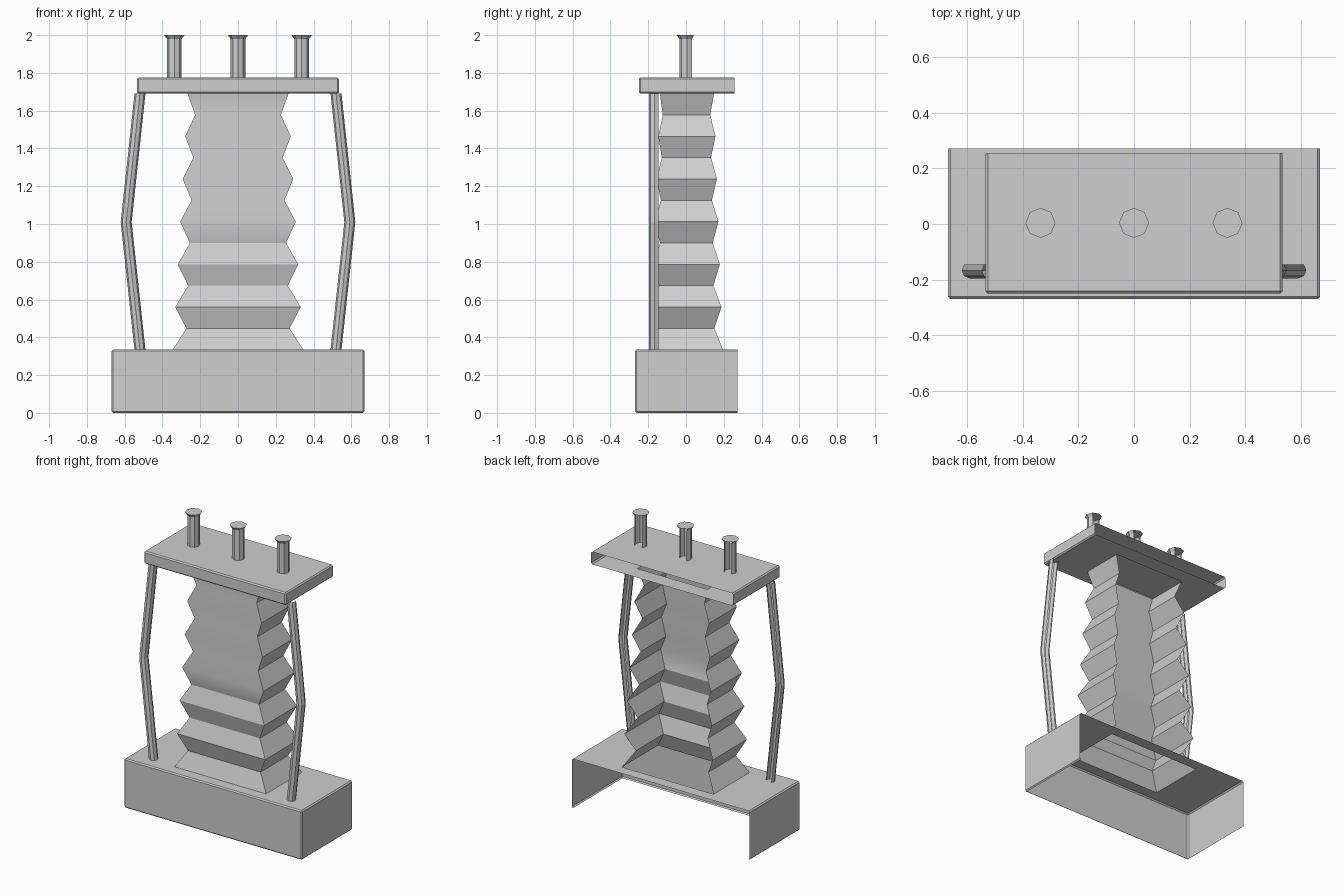
import bpy, bmesh, math
from mathutils import Vector

old = bpy.data.objects.get("Cube")
if old:
    bpy.data.objects.remove(old, do_unlink=True)

grey = bpy.data.materials.new("plain_grey")
grey.use_nodes = True
colour = (0.62, 0.62, 0.62, 1)
grey.diffuse_color = colour
grey.node_tree.nodes["Principled BSDF"].inputs["Base Color"].default_value = colour


def finish(name, bm):
    mesh = bpy.data.meshes.new(name)
    bm.to_mesh(mesh)
    bm.free()
    mesh.materials.append(grey)
    obj = bpy.data.objects.new(name, mesh)
    bpy.context.collection.objects.link(obj)
    return obj


def bridge(bm, rings):
    """Skin open rings of points into strips of quads."""
    rows = [[bm.verts.new(p) for p in ring] for ring in rings]
    for a, b in zip(rows, rows[1:]):
        for i in range(len(a) - 1):
            bm.faces.new((a[i], a[i + 1], b[i + 1], b[i]))
    return rows


def open_octagon(x, y, z, r):
    """Six sides of an octagon, open towards the back."""
    angles = [math.radians(-90 + 45 * k) for k in range(-3, 4)]
    return [Vector((x + r * math.cos(a), y + r * math.sin(a), z)) for a in angles]


def shell_box(name, lo, hi, open_bottom, hole, hole_z):
    """Chamfered box without a back, with a rectangular hole at height hole_z."""
    lo, hi = Vector(lo), Vector(hi)
    bm = bmesh.new()
    bmesh.ops.create_cube(bm, size=1)
    for v in bm.verts:
        v.co = Vector([(l + h) / 2 + c * (h - l) for c, l, h in zip(v.co, lo, hi)])
    edges = [e for e in bm.edges if not all(v.co.y > hi.y - 1e-4 for v in e.verts)]
    bmesh.ops.bevel(bm, geom=edges, offset=0.008, segments=1, affect='EDGES')
    bm.normal_update()
    gone = [f for f in bm.faces
            if f.normal.y > 0.9 or (open_bottom and f.normal.z < -0.9)]
    bmesh.ops.delete(bm, geom=gone, context='FACES')
    # Cut the hole where the bellows passes through
    half_x, y0, y1 = hole
    for co, no in (((half_x, 0, 0), (1, 0, 0)), ((-half_x, 0, 0), (1, 0, 0)),
                   ((0, y0, 0), (0, 1, 0)), ((0, y1, 0), (0, 1, 0))):
        geom = bm.verts[:] + bm.edges[:] + bm.faces[:]
        bmesh.ops.bisect_plane(bm, geom=geom, plane_co=co, plane_no=no)
    gone = []
    for f in bm.faces:
        c = f.calc_center_median()
        if abs(c.z - hole_z) < 1e-3 and abs(c.x) < half_x and y0 < c.y < y1:
            gone.append(f)
    bmesh.ops.delete(bm, geom=gone, context='FACES')
    return finish(name, bm)


BASE_TOP, PLATE_LOW, PLATE_TOP = 0.335, 1.69, 1.775

# Base and top plate shells
shell_box("base", (-0.67, -0.27, 0), (0.67, 0.272, BASE_TOP), True,
          (0.345, -0.19, 0.195), BASE_TOP)
shell_box("top_plate", (-0.535, -0.25, PLATE_LOW), (0.535, 0.256, PLATE_TOP), False,
          (0.265, -0.138, 0.148), PLATE_LOW)

# Folded bellows, tapering upwards and open at the back
FOLDS = 12
outer = ((0.345, -0.19, 0.195), (0.267, -0.138, 0.148))
inner = ((0.278, -0.15, 0.152), (0.222, -0.121, 0.126))
rings = []
for i in range(FOLDS + 1):
    t = i / FOLDS
    low, high = inner if i % 2 else outer
    w, front, back = [a + (b - a) * t for a, b in zip(low, high)]
    z = BASE_TOP + (PLATE_LOW - BASE_TOP) * t
    rings.append([(-w, back, z), (-w, front, z), (w, front, z), (w, back, z)])
bm = bmesh.new()
bridge(bm, rings)
bellows = finish("bellows", bm)
bpy.ops.object.select_all(action='DESELECT')
bellows.select_set(True)
bpy.context.view_layer.objects.active = bellows
bpy.ops.object.shade_smooth_by_angle(angle=math.radians(30))

# Bent side struts
for side, name in ((1, "left_strut"), (-1, "right_strut")):
    bm = bmesh.new()
    path = ((0.519, BASE_TOP), (0.592, 1.01), (0.519, PLATE_LOW))
    bridge(bm, [open_octagon(side * x, -0.167, z, 0.029) for x, z in path])
    finish(name, bm)

# Pins with flared heads
for x, name in ((-0.337, "right_pin"), (0, "middle_pin"), (0.337, "left_pin")):
    bm = bmesh.new()
    y = 0.004
    profile = ((PLATE_TOP, 0.039), (1.98, 0.039), (2.0, 0.054))
    rows = bridge(bm, [open_octagon(x, y, z, r) for z, r in profile])
    rear = bm.verts.new((x, y + 0.054, 2.0))
    bm.faces.new(rows[-1] + [rear])
    finish(name, bm)
